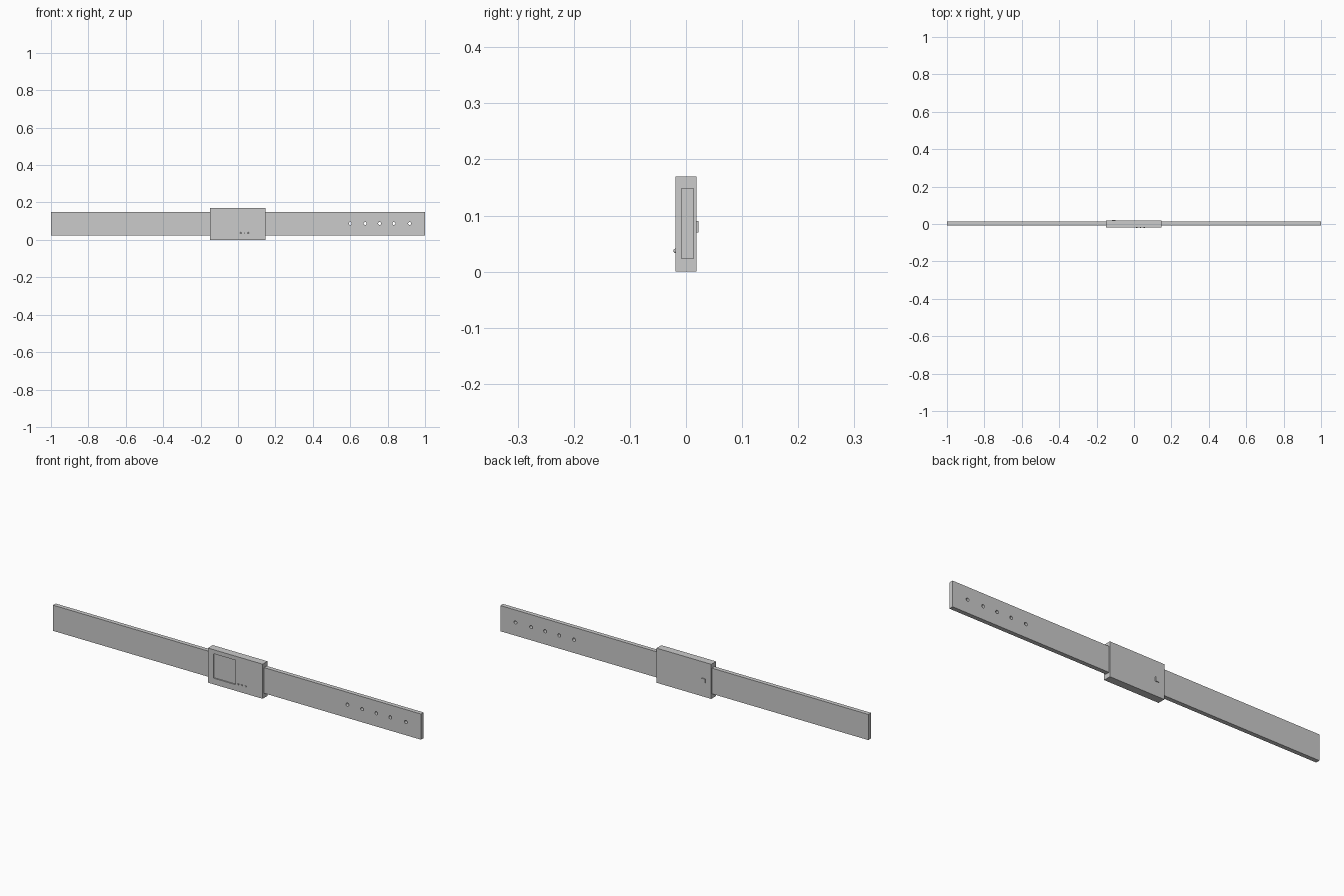
import bpy
from math import pi

if "Cube" in bpy.data.objects:
    bpy.data.objects.remove(bpy.data.objects["Cube"])


def box(name, x, y, z):
    """Box from (min, max) pairs on each axis."""
    bpy.ops.mesh.primitive_cube_add(
        size=1, location=[(a + b) / 2 for a, b in (x, y, z)])
    ob = bpy.context.object
    ob.name = name
    ob.scale = [b - a for a, b in (x, y, z)]
    bpy.ops.object.transform_apply(location=False, rotation=False, scale=True)
    return ob


def cut(target, cutter):
    """Subtract cutter from target, then remove the cutter."""
    mod = target.modifiers.new("cut", 'BOOLEAN')
    mod.operation = 'DIFFERENCE'
    mod.solver = 'EXACT'
    mod.object = cutter
    cutter.hide_render = True
    bpy.context.view_layer.objects.active = target
    bpy.ops.object.modifier_apply(modifier=mod.name)
    bpy.data.objects.remove(cutter)


# Strap with five punched holes
strap = box("strap", (-1, 1), (-0.008, 0.013), (0.023, 0.149))
for x in (0.60, 0.68, 0.757, 0.833, 0.918):
    bpy.ops.mesh.primitive_cylinder_add(
        vertices=24, radius=0.008, depth=0.1,
        location=(x, 0, 0.088), rotation=(pi / 2, 0, 0))
    cut(strap, bpy.context.object)

# Buckle block with a shallow square recess in the front
buckle = box("buckle", (-0.15, 0.147), (-0.019, 0.0185), (0, 0.17))
cut(buckle, box("recess_cutter", (-0.12, 0), (-0.05, -0.013), (0.03, 0.15)))

# Row of three small studs on the front
for i in range(3):
    bpy.ops.mesh.primitive_uv_sphere_add(
        segments=24, ring_count=12, radius=0.004,
        location=(0.015 + 0.02 * i, -0.0185, 0.037))
    bpy.context.object.name = f"stud_{i + 1}"
    bpy.ops.object.shade_smooth()

# Small catch on the back
box("back_catch", (-0.118, -0.1), (0.015, 0.0225), (0.07, 0.09))
